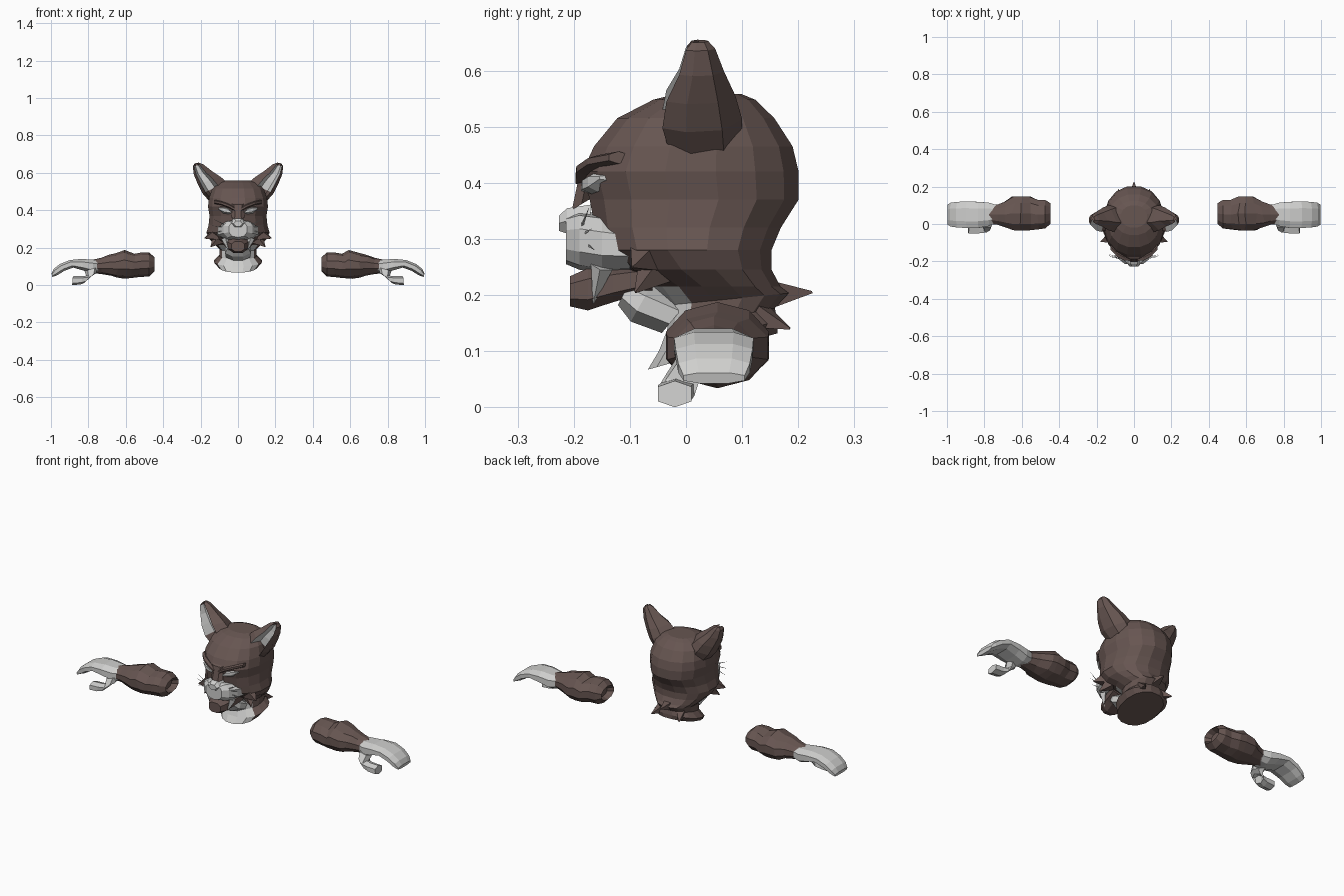
import bpy, bmesh, math, random
from mathutils import Vector

random.seed(4)


def material(name, rgb):
    m = bpy.data.materials.new(name)
    m.diffuse_color = (*rgb, 1)
    return m


BROWN = material("brown_fur", (0.135, 0.092, 0.083))
PALE = material("pale_fur", (0.62, 0.62, 0.61))


def make(name, bm, mats):
    bmesh.ops.recalc_face_normals(bm, faces=bm.faces)
    me = bpy.data.meshes.new(name)
    bm.to_mesh(me)
    bm.free()
    for m in mats:
        me.materials.append(m)
    ob = bpy.data.objects.new(name, me)
    bpy.context.collection.objects.link(ob)
    return ob


def ring(c, a, b, n=8, p=1.0, start=0.5):
    """Closed (super)ellipse around c with half axes a and b."""
    out = []
    for k in range(n):
        t = 2 * math.pi * (k + start) / n
        u, v = math.cos(t), math.sin(t)
        u = math.copysign(abs(u) ** p, u)
        v = math.copysign(abs(v) ** p, v)
        out.append(Vector(c) + Vector(a) * u + Vector(b) * v)
    return out


def loft(name, rings, mats, rule=None, side=1):
    """Skin rings of points; rule(ring, point, centre) picks the material index."""
    bm = bmesh.new()
    rows = [[bm.verts.new((p.x * side, p.y, p.z)) for p in r] for r in rings]
    n = len(rows[0])
    for i in range(len(rows) - 1):
        for k in range(n):
            f = bm.faces.new((rows[i][k], rows[i][(k + 1) % n],
                              rows[i + 1][(k + 1) % n], rows[i + 1][k]))
            if rule:
                f.material_index = rule(i, k, f.calc_center_median())
    bm.faces.new(rows[0])
    bm.faces.new(rows[-1])
    return make(name, bm, mats)


def spike(name, base, tip, r, mat, n=4, flat=1.0):
    """Thin pointed tuft from base to tip."""
    base, tip = Vector(base), Vector(tip)
    d = (tip - base).normalized()
    a = d.cross(Vector((0, 0, 1))).normalized()
    b = d.cross(a)
    return loft(name, [ring(base, a * r, b * r * flat, n),
                       ring(tip, a * r * .06, b * r * .06, n)], [mat])


# Head, neck and collar: z, half width, front y, back y, tilt
HEAD = [(.558, .07, -.02, .10, 0), (.548, .105, -.06, .125, 0), (.515, .14, -.125, .16, 0),
        (.465, .158, -.167, .193, 0), (.42, .163, -.188, .204, 0), (.37, .155, -.175, .204, 0),
        (.32, .16, -.165, .172, 0), (.28, .172, -.15, .155, 0), (.245, .155, -.11, .155, 0),
        (.215, .125, -.06, .17, 0), (.19, .10, -.035, .185, .1), (.155, .10, -.035, .16, .2),
        (.125, .13, -.05, .165, .25), (.10, .105, -.07, .165, .28)]
rings = []
for z, hw, yf, yb, tilt in HEAD:
    r = ring((0, (yf + yb) / 2, z), (hw, 0, 0), (0, (yb - yf) / 2, 0), 16, .9)
    for p in r:
        p.z += (p.y - .05) * tilt
    rings.append(r)
loft("head", rings, [BROWN, PALE],
     lambda i, k, c: int(i >= 9 and c.y < .03 and abs(c.x) < .09))

# Fur points behind the neck
spike("nape_tuft", (0, .13, .20), (0, .225, .205), .045, BROWN)
for s in (-1, 1):
    spike("nape_side_tuft", (s * .05, .11, .17), (s * .085, .185, .14), .04, BROWN)

# Pale throat ruff under the jaw
loft("throat", [ring((0, -.11, .205), (.06, 0, 0), (0, .012, .025)),
                ring((0, -.08, .185), (.075, 0, 0), (0, .02, .035)),
                ring((0, -.02, .16), (.07, 0, 0), (0, .025, .03))], [PALE])

# Lower jaw
loft("jaw", [ring((0, z0, (a + b) / 2), (w, 0, 0), (0, 0, (b - a) / 2), 8, .8)
             for z0, w, a, b in [(-.06, .085, .205, .26), (-.13, .07, .185, .255),
                                 (-.175, .055, .17, .25), (-.207, .038, .178, .235)]], [BROWN])

# Muzzle, with a brown bridge above it
loft("muzzle", [ring((0, y, (a + b) / 2), (w, 0, 0), (0, 0, (b - a) / 2), 10, .8)
                for y, w, a, b in [(-.10, .118, .24, .335), (-.15, .105, .238, .345),
                                   (-.19, .082, .245, .35), (-.214, .05, .255, .342)]], [PALE])
loft("nose", [ring((0, y, z), (w, 0, 0), (0, 0, h), 6, 1, 0)
              for y, w, z, h in [(-.17, .042, .335, .03), (-.212, .036, .332, .026),
                                 (-.226, .024, .328, .016)]], [PALE])
loft("nose_bridge", [ring((0, y, z), (w, 0, 0), (0, .02, .012), 6, 1, 0)
                     for y, w, z in [(-.17, .045, .44), (-.178, .032, .40),
                                     (-.186, .036, .362)]], [BROWN])

# Ear outline pairs: outer x, z, inner x, z, front y, back y
EAR = [(.232, .65, .21, .655, .01, .04), (.242, .635, .185, .645, 0, .052),
       (.236, .59, .14, .61, -.012, .068), (.215, .54, .092, .578, -.035, .088),
       (.19, .49, .06, .55, -.042, .10), (.155, .45, .04, .50, -.03, .10)]
EAR_SECTION = [(0, .3), (.12, 0), (.24, .42), (.52, .42), (.66, 0),
               (1, .35), (.75, .92), (.4, 1), (.06, .75)]

for s in (-1, 1):
    rows = [[Vector((ox + (ix - ox) * u, yf + (yb - yf) * v, oz + (iz - oz) * u))
             for u, v in EAR_SECTION] for ox, oz, ix, iz, yf, yb in EAR]
    loft("ear", rows, [BROWN, PALE],
         lambda i, k, c: int(k in (1, 2, 3) and 1 <= i <= 3), s)

    # Eye and the slanted brow over it
    loft("eye", [ring((x, y, z), (0, .02, 0), (0, 0, h), 6)
                 for x, y, z, h in [(.034, -.170, .388, .004), (.052, -.168, .396, .016),
                                    (.08, -.157, .402, .018), (.105, -.137, .409, .005)]],
         [PALE], None, s)
    loft("brow", [ring((x, y, z), (0, .02, 0), (0, 0, .011), 6)
                  for x, y, z in [(.015, -.18, .404), (.05, -.178, .424),
                                  (.09, -.158, .438), (.125, -.12, .445)]],
         [BROWN], None, s)

    # Cheek tufts and lip corners
    spike("cheek_tuft", (s * .12, -.07, .27), (s * .178, -.095, .25), .04, BROWN)
    spike("lower_cheek_tuft", (s * .10, -.05, .25), (s * .145, -.09, .205), .04, BROWN)
    spike("lip", (s * .07, -.15, .25), (s * .05, -.165, .185), .02, PALE)

    # Whiskers
    for y, z, dx, dz in [(-.185, .325, .06, .03), (-.18, .31, .065, .008), (-.175, .29, .06, -.01)]:
        spike("whisker", (s * .075, y, z), (s * (.075 + dx), y + .012, z + dz), .003, PALE, 3)

    # Forearm: x, bottom z, top z, front y, back y, with a recessed inner end
    FOREARM = [(.475, .085, .135, .02, .09), (.446, .075, .148, .0, .112),
               (.475, .048, .172, -.025, .13), (.52, .045, .172, -.03, .13),
               (.56, .04, .165, -.035, .148), (.60, .036, .185, -.038, .15),
               (.645, .042, .168, -.035, .148), (.69, .052, .16, -.02, .12),
               (.73, .06, .145, -.005, .105), (.775, .065, .135, .0, .10)]
    rows = []
    for i, (x, a, b, f, k) in enumerate(FOREARM):
        r = ring((x, (f + k) / 2, (a + b) / 2), (0, (k - f) / 2 * 1.03, 0),
                 (0, 0, (b - a) / 2 * 1.03), 10)
        if 2 < i < 8:
            for p in r:
                p.x += random.uniform(-.012, .012)
        rows.append(r)
    loft("forearm", rows, [BROWN], None, s)

    # Curved mitten hand, thinning toward the fingertips
    HAND = [(.735, .065, .135, .005, .105, 0), (.775, .058, .138, -.015, .118, 0),
            (.83, .075, .142, -.025, .123, .01), (.89, .092, .135, -.026, .125, .02),
            (.94, .075, .114, -.023, .123, .025), (.975, .052, .088, -.018, .118, .02),
            (.995, .042, .062, -.008, .108, .005)]
    rows = []
    for x, a, b, f, k, lean in HAND:
        r = ring((x, (f + k) / 2, (a + b) / 2), (0, (k - f) / 2, 0), (0, 0, (b - a) / 2), 8, .8)
        for p in r:
            p.x += lean * (p.z - (a + b) / 2) / (b - a)
        rows.append(r)
    loft("hand", rows, [PALE], None, s)

    # Hooked thumb
    THUMB = [(.785, .015, .085, .035, -.01), (.785, -.005, .055, .026, -.008),
             (.80, -.015, .032, .02, -.02), (.835, -.02, .026, .008, -.023),
             (.885, -.02, .0235, .002, -.0235)]
    loft("thumb", [ring((x, y, z), (0, .034, 0), (u, 0, w), 6, .85)
                   for x, y, z, u, w in THUMB], [PALE], None, s)
